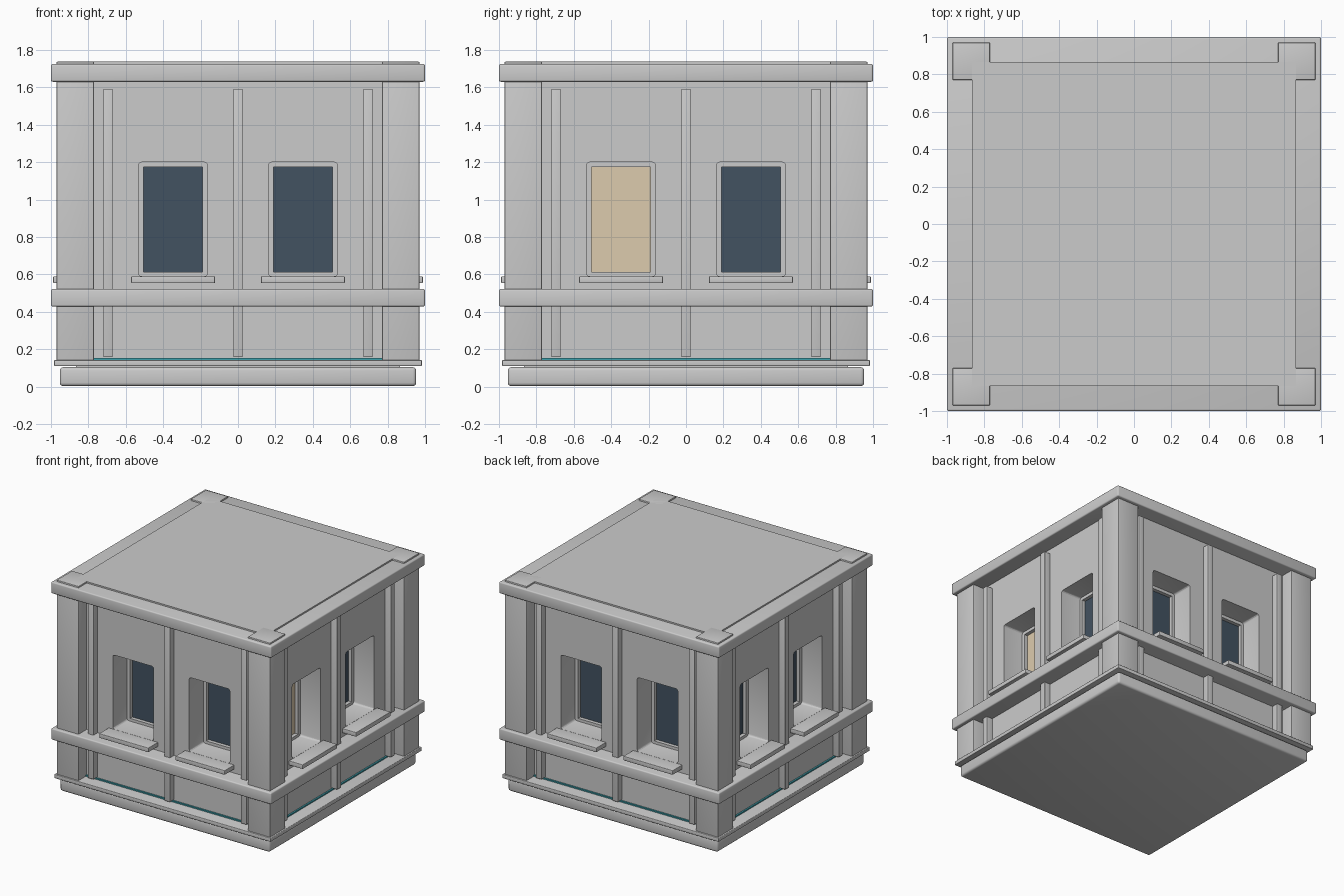
import bpy, bmesh, math
from mathutils import Vector

if "Cube" in bpy.data.objects:
    bpy.data.objects.remove(bpy.data.objects["Cube"])


def material(name, color):
    m = bpy.data.materials.new(name)
    m.diffuse_color = (*color, 1)
    m.use_nodes = True
    m.node_tree.nodes["Principled BSDF"].inputs["Base Color"].default_value = m.diffuse_color
    return m


DARK = material("dark_glass", (0.055, 0.085, 0.12))
WARM = material("lit_glass", (0.72, 0.60, 0.42))
TEAL = material("teal_strip", (0.05, 0.36, 0.42))


def box(name, x, y, z, bevel=0.0, turn=0, mat=None, segments=3):
    """Box from (min, max) ranges, turned by quarter turns about the centre."""
    bm = bmesh.new()
    bmesh.ops.create_cube(bm, size=1)
    for v in bm.verts:
        v.co = Vector(r[0] if c < 0 else r[1] for r, c in zip((x, y, z), v.co))
    if bevel:
        bmesh.ops.bevel(bm, geom=bm.edges[:], offset=bevel, segments=segments,
                        profile=0.5, affect='EDGES')
    me = bpy.data.meshes.new(name)
    bm.to_mesh(me)
    bm.free()
    ob = bpy.data.objects.new(name, me)
    bpy.context.collection.objects.link(ob)
    ob.rotation_euler.z = turn * math.pi / 2
    if mat:
        me.materials.append(mat)
    if bevel:
        bpy.context.view_layer.objects.active = ob
        for o in bpy.context.selected_objects:
            o.select_set(False)
        ob.select_set(True)
        bpy.ops.object.shade_smooth_by_angle()
    return ob


def slab(name, half, z, bevel):
    return box(name, (-half, half), (-half, half), z, bevel)


# horizontal layers
slab("base_plinth", 0.953, (0.003, 0.104), 0.018)
slab("floor_plate", 0.983, (0.11, 0.142), 0.005)
slab("belt_course", 1.0, (0.428, 0.522), 0.01).name = "belt_course"
slab("cornice", 1.0, (1.63, 1.725), 0.01)
wall = slab("wall_core", 0.865, (0.09, 1.737), 0)

WALL = -0.865
GLASS = -0.65
for side in range(4):
    # corner pillar
    box("corner_pillar", (-0.97, -0.77), (-0.97, -0.77), (0.13, 1.737), 0.004, side)
    # thin vertical ribs
    for x in (-0.695, 0, 0.695):
        box("wall_rib", (x - 0.025, x + 0.025), (-0.92, WALL + 0.02),
            (0.158, 1.592), 0.003, side)
    # glowing strip along the foot of the wall
    box("foot_strip", (-0.77, 0.77), (-0.878, WALL + 0.01), (0.14, 0.152), 0, side, TEAL)

    for x in (-0.347, 0.347):
        # window recess cut
        cut = box("window_cutter", (x - 0.185, x + 0.185), (-1.0, GLASS + 0.03),
                  (0.59, 1.2), 0.018, side)
        cut.hide_render = True
        cut.hide_set(True)
        mod = wall.modifiers.new("window_recess", 'BOOLEAN')
        mod.operation = 'DIFFERENCE'
        mod.solver = 'EXACT'
        mod.object = cut

        # frame around the glass
        fy = (GLASS - 0.03, GLASS + 0.04)
        for s in (-1, 1):
            a, b = sorted((x + s * 0.158, x + s * 0.19))
            box("window_frame_side", (a, b), fy, (0.585, 1.205), 0, side)
        for z in ((0.585, 0.613), (1.174, 1.205)):
            box("window_frame_rail", (x - 0.158, x + 0.158), fy, z, 0, side)

        # glass pane, one of them lit
        lit = side == 1 and x < 0
        box("window_glass", (x - 0.16, x + 0.16), (GLASS, GLASS + 0.035),
            (0.61, 1.176), 0, side, WARM if lit else DARK)

        # projecting sill
        box("window_sill", (x - 0.224, x + 0.224), (-0.988, WALL + 0.05),
            (0.553, 0.589), 0.004, side)

# bake the recesses into the wall and drop the cutters
dg = bpy.context.evaluated_depsgraph_get()
baked = bpy.data.meshes.new_from_object(wall.evaluated_get(dg))
wall.modifiers.clear()
wall.data = baked
for ob in [o for o in bpy.data.objects if o.name.startswith("window_cutter")]:
    bpy.data.objects.remove(ob)
